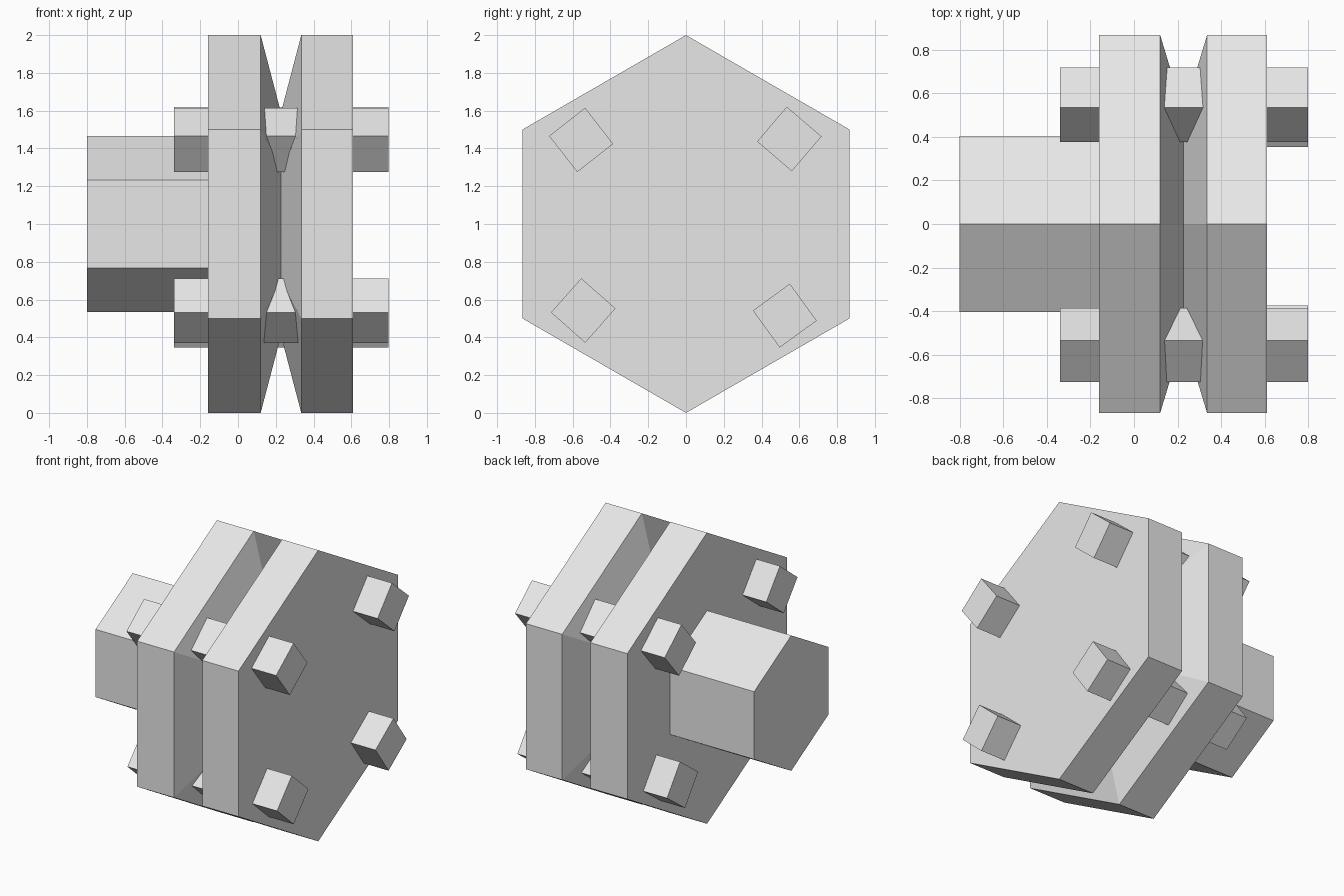
import bpy
import bmesh
from math import cos, sin, pi, radians

cube = bpy.data.objects.get("Cube")
if cube:
    bpy.data.objects.remove(cube, do_unlink=True)

GREY = (0.8, 0.8, 0.8, 1.0)
metal = bpy.data.materials.new("light grey")
metal.use_nodes = True
metal.diffuse_color = GREY
metal.node_tree.nodes["Principled BSDF"].inputs["Base Color"].default_value = GREY


def lathe_prism(name, profile, sides, y=0.0, z=1.0, corner=pi / 2):
    """Flat-sided solid along x; profile is a list of (x, corner radius)."""
    bm = bmesh.new()
    rings = []
    for x, radius in profile:
        angles = [corner + 2 * pi * i / sides for i in range(sides)]
        rings.append([bm.verts.new((x, y + radius * cos(a), z + radius * sin(a)))
                      for a in angles])
    for a, b in zip(rings, rings[1:]):
        for i in range(sides):
            j = (i + 1) % sides
            bm.faces.new((a[i], a[j], b[j], b[i]))
    bm.faces.new(rings[0])
    bm.faces.new(rings[-1])
    bmesh.ops.recalc_face_normals(bm, faces=bm.faces)
    mesh = bpy.data.meshes.new(name)
    bm.to_mesh(mesh)
    bm.free()
    mesh.materials.append(metal)
    obj = bpy.data.objects.new(name, mesh)
    bpy.context.collection.objects.link(obj)
    return obj


# Two hexagonal discs joined by a V-shaped groove
lathe_prism("grooved_wheel", [(-0.16, 1), (0.12, 1), (0.2275, 0.59),
                              (0.335, 1), (0.61, 1)], 6)

# Hexagonal hub on the right side
lathe_prism("hub", [(-0.8, 0.465), (-0.15, 0.465)], 6)

# Square bolts running through both discs, each turned a little differently
bolts = {
    "front_upper_bolt": (-0.555, 1.445, 83),
    "back_upper_bolt": (0.547, 1.45, 94.5),
    "front_lower_bolt": (-0.544, 0.542, 93.5),
    "back_lower_bolt": (0.523, 0.515, 81),
}
for name, (y, z, turn) in bolts.items():
    lathe_prism(name, [(-0.34, 0.171), (0.797, 0.171)], 4, y, z, radians(turn))
